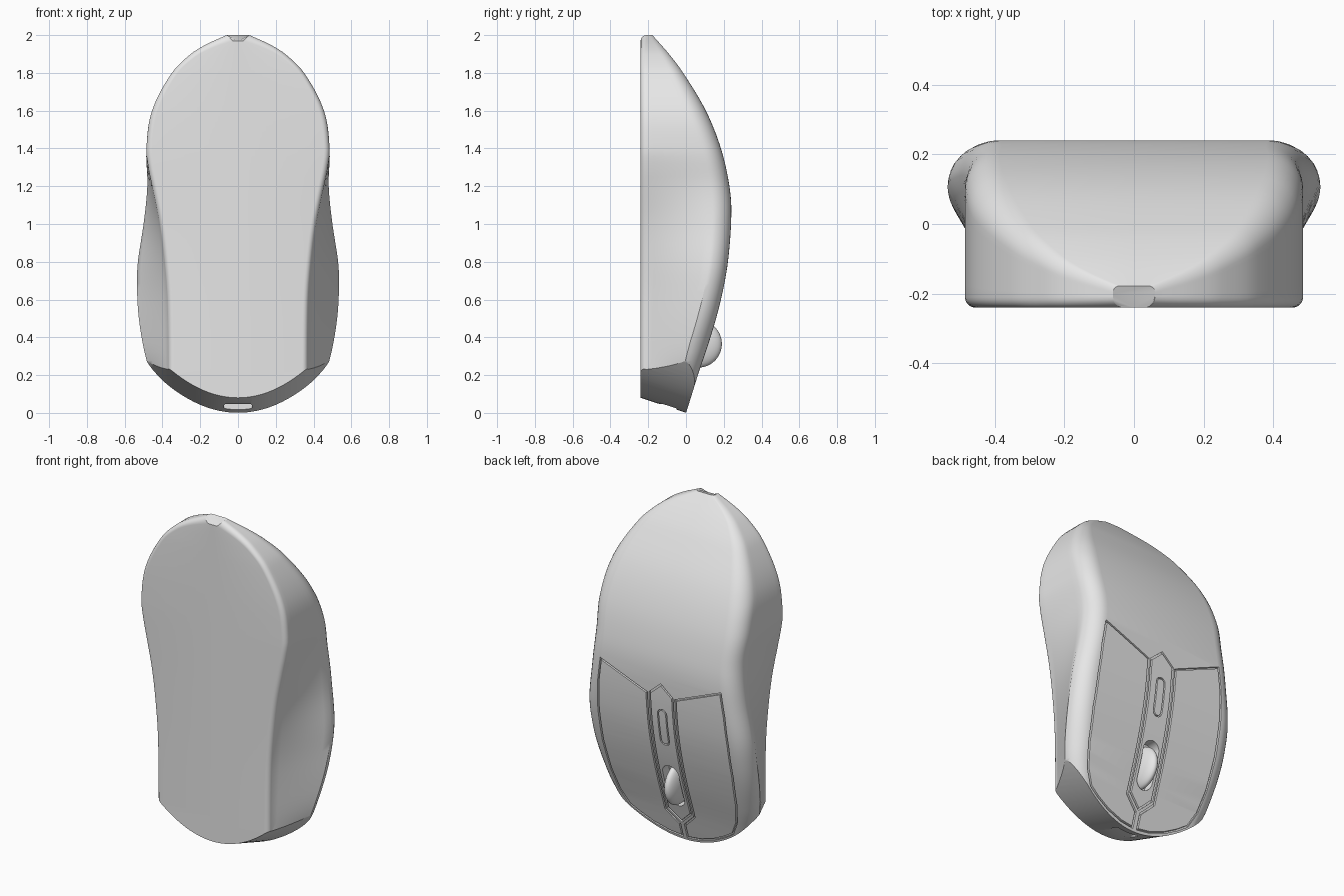
import bpy, bmesh, math
from mathutils import Vector

cube = bpy.data.objects.get("Cube")
if cube:
    bpy.data.objects.remove(cube)

grey = bpy.data.materials.new("light grey plastic")
grey.use_nodes = True
grey.diffuse_color = (0.8, 0.8, 0.8, 1)
grey.node_tree.nodes["Principled BSDF"].inputs["Base Color"].default_value = (0.8, 0.8, 0.8, 1)

BASE = -0.24
# Height z against half width at the base, half width at the crest, and crest depth
BASE_W = [(-.2, .37), (.25, .37), (.6, .375), (.8, .39), (1, .415), (1.2, .455), (1.3, .475),
          (1.4, .485), (1.6, .455), (1.8, .35), (1.9, .25), (1.95, .17), (2, .06)]
CREST_W = [(-.2, .3), (0, .38), (.2, .455), (.3, .49), (.5, .525), (.68, .535), (.8, .53), (1, .5),
           (1.2, .48), (1.4, .485), (1.6, .455), (1.8, .35), (1.9, .25), (1.95, .17), (2, .06)]
CREST_Y = [(-.2, -.07), (0, 0), (.2, .063), (.4, .13), (.6, .185), (.8, .222), (1.05, .24),
           (1.2, .23), (1.4, .185), (1.6, .105), (1.8, -.015), (1.9, -.09), (2, -.178)]


def curve(table, z):
    """Smooth interpolation through a table of (z, value) pairs."""
    def slope(i):
        a, b = table[max(i - 1, 0)], table[min(i + 1, len(table) - 1)]
        return (b[1] - a[1]) / (b[0] - a[0])
    i = 0
    while i < len(table) - 2 and z > table[i + 1][0]:
        i += 1
    (z0, v0), (z1, v1) = table[i], table[i + 1]
    d = z1 - z0
    t = min(max((z - z0) / d, 0), 1)
    h = t * t * (3 - 2 * t)
    return (v0 * (1 - h) + v1 * h + d * slope(i) * t * (1 - t) ** 2
            - d * slope(i + 1) * t * t * (1 - t))


def crest(z):
    return curve(CREST_Y, z)


def half_section(z):
    """Points from the base centre round the side to the crest centre."""
    wb, wt, yt = curve(BASE_W, z), curve(CREST_W, z), crest(z)
    h = yt - BASE
    r, f = 0.03, min(0.1, 0.28 * h)
    ramp = min(max((z - 1.75) / 0.25, 0), 1) ** 2
    pts = [Vector((0, BASE, z - r * ramp))]
    for i in range(7):
        a = math.pi / 2 * i / 6
        pts.append(Vector((wb - r + r * math.sin(a), BASE + r - r * math.cos(a),
                           z - r * ramp * (1 - math.sin(a)))))
    for i in range(1, 8):
        t = i / 8
        pts.append(Vector((wb + (wt - wb) * t, BASE + r + (h - f - r) * t, z)))
    for i in range(9):
        a = math.pi / 2 * i / 8
        pts.append(Vector((wt - f + f * math.cos(a), yt - f + f * math.sin(a), z)))
    return pts + [Vector((0, yt, z))]


def make_object(name, bm):
    bmesh.ops.recalc_face_normals(bm, faces=bm.faces)
    mesh = bpy.data.meshes.new(name)
    bm.to_mesh(mesh)
    bm.free()
    mesh.materials.append(grey)
    obj = bpy.data.objects.new(name, mesh)
    bpy.context.collection.objects.link(obj)
    return obj


def smooth(obj):
    bpy.ops.object.select_all(action='DESELECT')
    obj.select_set(True)
    bpy.context.view_layer.objects.active = obj
    bpy.ops.object.shade_smooth_by_angle(angle=math.radians(32))


def cut(obj, cutter):
    mod = obj.modifiers.new("cut", 'BOOLEAN')
    mod.operation, mod.solver, mod.object = 'DIFFERENCE', 'EXACT', cutter
    cutter.hide_render = True
    bpy.ops.object.select_all(action='DESELECT')
    obj.select_set(True)
    bpy.context.view_layer.objects.active = obj
    bpy.ops.object.modifier_apply(modifier=mod.name)
    bpy.data.objects.remove(cutter)


def prism(bm, outline, near, far):
    """Solid with an (x, z) outline between two depth functions of z."""
    a = [bm.verts.new((x, near(z), z)) for x, z in outline]
    b = [bm.verts.new((x, far(z), z)) for x, z in outline]
    bm.faces.new(a)
    bm.faces.new(b[::-1])
    for i in range(len(a)):
        j = (i + 1) % len(a)
        bm.faces.new((a[i], a[j], b[j], b[i]))
    return a + b


def groove(bm, outline, half=0.005, depth=0.014):
    """Closed square channel that follows the crest along an (x, z) outline."""
    pts = []
    for i, p in enumerate(outline):
        p, q = Vector(p), Vector(outline[(i + 1) % len(outline)])
        n = max(1, round((q - p).length / 0.05))
        pts += [p.lerp(q, k / n) for k in range(n)]
    rings = []
    for i, p in enumerate(pts):
        d0 = (p - pts[i - 1]).normalized()
        d1 = (pts[(i + 1) % len(pts)] - p).normalized()
        n0, n1 = Vector((-d0.y, d0.x)), Vector((-d1.y, d1.x))
        m = (n0 + n1) * half / (1 + n0.dot(n1))
        ring = []
        for side, lift in ((1, -depth), (1, .03), (-1, .03), (-1, -depth)):
            q = p + m * side
            ring.append(bm.verts.new((q.x, crest(q.y) + lift, q.y)))
        rings.append(ring)
    for i, ring in enumerate(rings):
        prev = rings[i - 1]
        for k in range(4):
            j = (k + 1) % 4
            bm.faces.new((prev[k], prev[j], ring[j], ring[k]))


def stadium(cx, cz, half_x, half_z, n=8):
    """Outline with round ends on the longer axis."""
    r = min(half_x, half_z)
    pts = []
    for q, (sx, sz) in enumerate(((1, 1), (-1, 1), (-1, -1), (1, -1))):
        for i in range(n + 1):
            a = math.pi / 2 * (q + i / n)
            p = (round(cx + sx * (half_x - r) + r * math.cos(a), 5),
                 round(cz + sz * (half_z - r) + r * math.sin(a), 5))
            if p not in pts:
                pts.append(p)
    return pts


# Body shell, lofted from nose to tail
bm = bmesh.new()
levels = [-.2 + 2.2 * math.sin(math.pi / 2 * i / 72) for i in range(73)]
rings = []
for z in levels:
    half = half_section(z)
    other = [Vector((-p.x, p.y, p.z)) for p in half[-2:0:-1]]
    rings.append([bm.verts.new(p) for p in half + other])
for lo, hi in zip(rings, rings[1:]):
    for i in range(len(lo)):
        j = (i + 1) % len(lo)
        bm.faces.new((lo[i], lo[j], hi[j], hi[i]))
bm.faces.new(rings[0])
bm.faces.new(rings[-1])
body = make_object("body_shell", bm)

# Curved, sloping nose
bm = bmesh.new()
arc = [(x / 40, .08 + 1.17 * (x / 40) ** 2) for x in range(-28, 29)]
for v in prism(bm, arc + [(.7, -.6), (-.7, -.6)], lambda z: -.4, lambda z: .4):
    v.co.z -= .33 * (v.co.y - BASE)
cut(body, make_object("nose_cutter", bm))

# Cable port in the nose
bm = bmesh.new()
prism(bm, stadium(0, .033, .075, .015), lambda z: -.35, lambda z: -.05)
cut(body, make_object("port_cutter", bm))

# Panel gaps around the two buttons, centre strip, small key and wheel well
bm = bmesh.new()
nose_edge = []
for x in (.34, .28, .2, .1, .017):
    z = 0.0
    for _ in range(6):
        z = .08 + 1.17 * x * x - .33 * (crest(z) - BASE)
    nose_edge.append((x, z + .02))
button = [(.095, .945), (.395, 1.067), (.415, .93), (.427, .75), (.428, .55),
          (.413, .36), (.385, .23)] + nose_edge + [(.017, .105), (.095, .18)]
groove(bm, button)
groove(bm, [(-x, z) for x, z in button[::-1]])
groove(bm, [(0, 1.015), (.075, .95), (.075, .195), (0, .125), (-.075, .195), (-.075, .95)])
groove(bm, stadium(0, .75, .027, .11, 4), half=.004)
prism(bm, stadium(0, .365, .053, .135), lambda z: crest(z) - .06, lambda z: crest(z) + .04)
bmesh.ops.recalc_face_normals(bm, faces=bm.faces)
cut(body, make_object("gap_cutter", bm))
smooth(body)

# Scroll wheel
bm = bmesh.new()
bmesh.ops.create_uvsphere(bm, u_segments=40, v_segments=24, radius=1)
for v in bm.verts:
    v.co = (v.co.x * .045, .065 + v.co.y * .125, .365 + v.co.z * .125)
smooth(make_object("scroll_wheel", bm))
